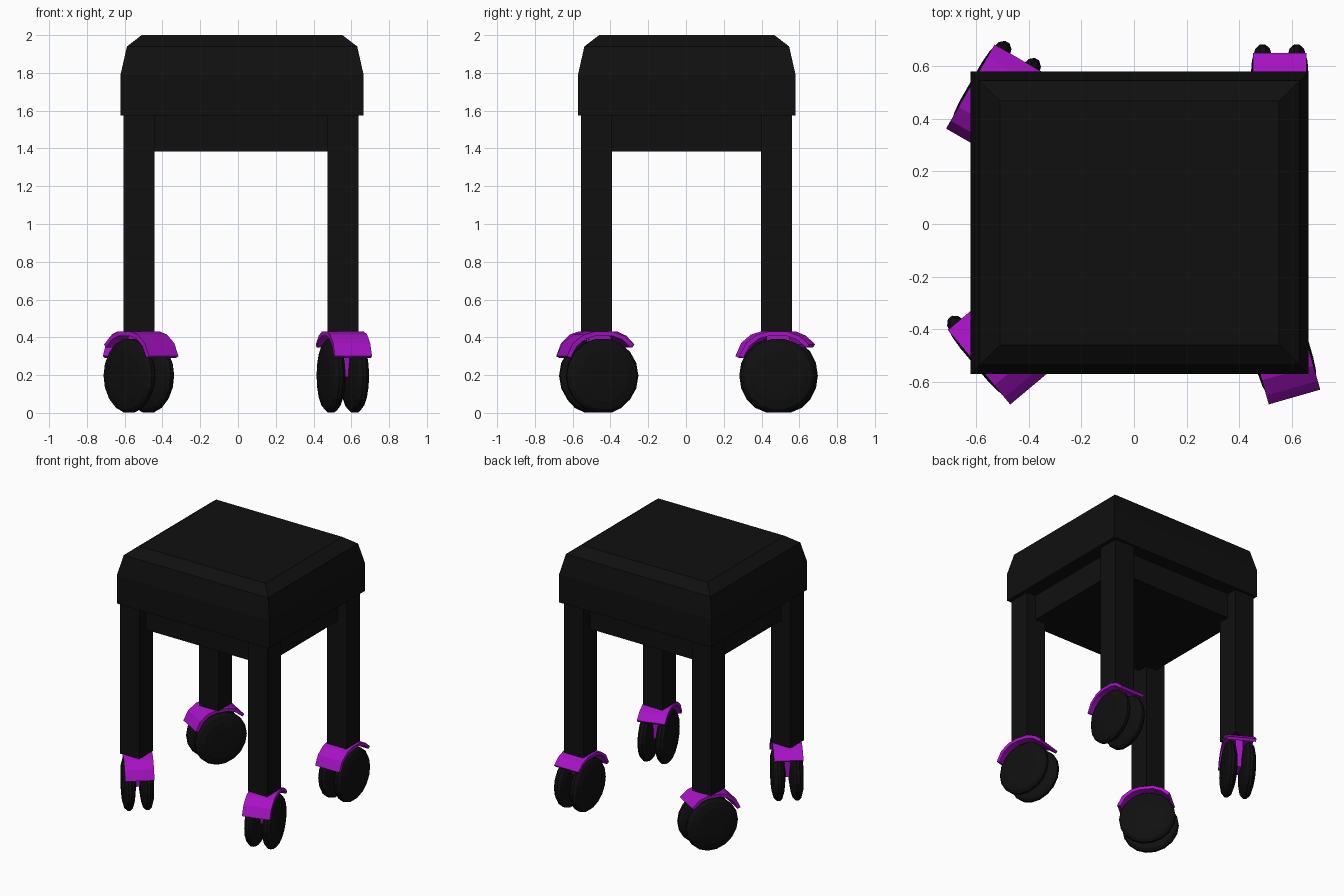
import bpy, bmesh
from math import cos, sin, pi, radians
from mathutils import Matrix, Vector

if "Cube" in bpy.data.objects:
    bpy.data.objects.remove(bpy.data.objects["Cube"])


def material(name, rgb):
    m = bpy.data.materials.new(name)
    m.diffuse_color = (*rgb, 1)
    m.use_nodes = True
    m.node_tree.nodes["Principled BSDF"].inputs["Base Color"].default_value = m.diffuse_color
    return m


BLACK = material("black", (0.005, 0.005, 0.005))
PURPLE = material("purple", (0.38, 0.006, 0.55))


def finish(name, bm, mat, matrix=Matrix()):
    bmesh.ops.recalc_face_normals(bm, faces=bm.faces)
    me = bpy.data.meshes.new(name)
    bm.to_mesh(me)
    bm.free()
    me.materials.append(mat)
    ob = bpy.data.objects.new(name, me)
    ob.matrix_world = matrix
    bpy.context.collection.objects.link(ob)
    return ob


def loft(name, rings, mat, matrix=Matrix()):
    """Skin a stack of equal-length vertex rings and cap both ends."""
    bm = bmesh.new()
    rows = [[bm.verts.new(p) for p in r] for r in rings]
    n = len(rows[0])
    for a, b in zip(rows, rows[1:]):
        for i in range(n):
            j = (i + 1) % n
            bm.faces.new((a[i], a[j], b[j], b[i]))
    bm.faces.new(rows[0][::-1])
    bm.faces.new(rows[-1])
    return finish(name, bm, mat, matrix)


def rect(x0, x1, y0, y1, z, inset=0):
    x0, x1, y0, y1 = x0 + inset, x1 - inset, y0 + inset, y1 - inset
    return [(x0, y0, z), (x1, y0, z), (x1, y1, z), (x0, y1, z)]


def box(name, x0, x1, y0, y1, z0, z1, mat, matrix=Matrix()):
    return loft(name, [rect(x0, x1, y0, y1, z0), rect(x0, x1, y0, y1, z1)], mat, matrix)


# Seat cushion with bevelled top
loft("seat", [rect(-0.622, 0.665, -0.572, 0.58, z, i)
              for z, i in ((1.575, 0), (1.79, 0), (1.94, 0.034), (2.0, 0.112))], BLACK)

# Apron under the seat
box("apron", -0.53, 0.56, -0.475, 0.48, 1.385, 1.58, BLACK)

# Hood cross-section: along the rolling direction, long low end first
HOOD = [(0.205, 0.30), (0.17, 0.37), (0.11, 0.415), (0.045, 0.432),
        (-0.045, 0.432), (-0.11, 0.408), (-0.165, 0.362)]
HOOD_IN = [(-0.15, 0.346), (-0.10, 0.388), (-0.045, 0.408),
           (0.045, 0.408), (0.10, 0.393), (0.15, 0.353), (0.183, 0.291)]
# Wheel section: (distance along axle, radius)
WHEEL = [(0.015, 0.07), (0.025, 0.14), (0.038, 0.182), (0.055, 0.197),
         (0.075, 0.197), (0.093, 0.18), (0.106, 0.135), (0.11, 0.08)]
SIDES = 18


def caster(label, x, y, yaw):
    mat = Matrix.Translation((x, y, 0)) @ Matrix.Rotation(radians(yaw), 4, 'Z')
    # Curved cover
    loft(label + "_caster_hood", [[(u, w, z) for u, z in HOOD + HOOD_IN]
                                  for w in (-0.102, 0.102)], PURPLE, mat)
    # Fin holding the axle
    box(label + "_caster_fin", -0.06, 0.06, -0.025, 0.025, 0.19, 0.42, PURPLE, mat)
    # Twin wheels
    for s, side in ((-1, "a"), (1, "b")):
        rings = [[(r * cos(2 * pi * i / SIDES), s * w, 0.197 + r * sin(2 * pi * i / SIDES))
                  for i in range(SIDES)] for w, r in WHEEL]
        loft(f"{label}_wheel_{side}", rings, BLACK, mat)


# Legs with swivelled casters
for label, x, y, yaw, cy in (("front_left", -0.525, -0.475, -50, -0.465),
                             ("front_right", 0.555, -0.475, -74, -0.462),
                             ("back_right", 0.555, 0.48, -90, 0.487),
                             ("back_left", -0.525, 0.48, -120, 0.49)):
    h = 0.082
    box(label + "_leg", x - h, x + h, y - h, y + h, 0.43, 1.58, BLACK)
    caster(label, x, cy, yaw)
